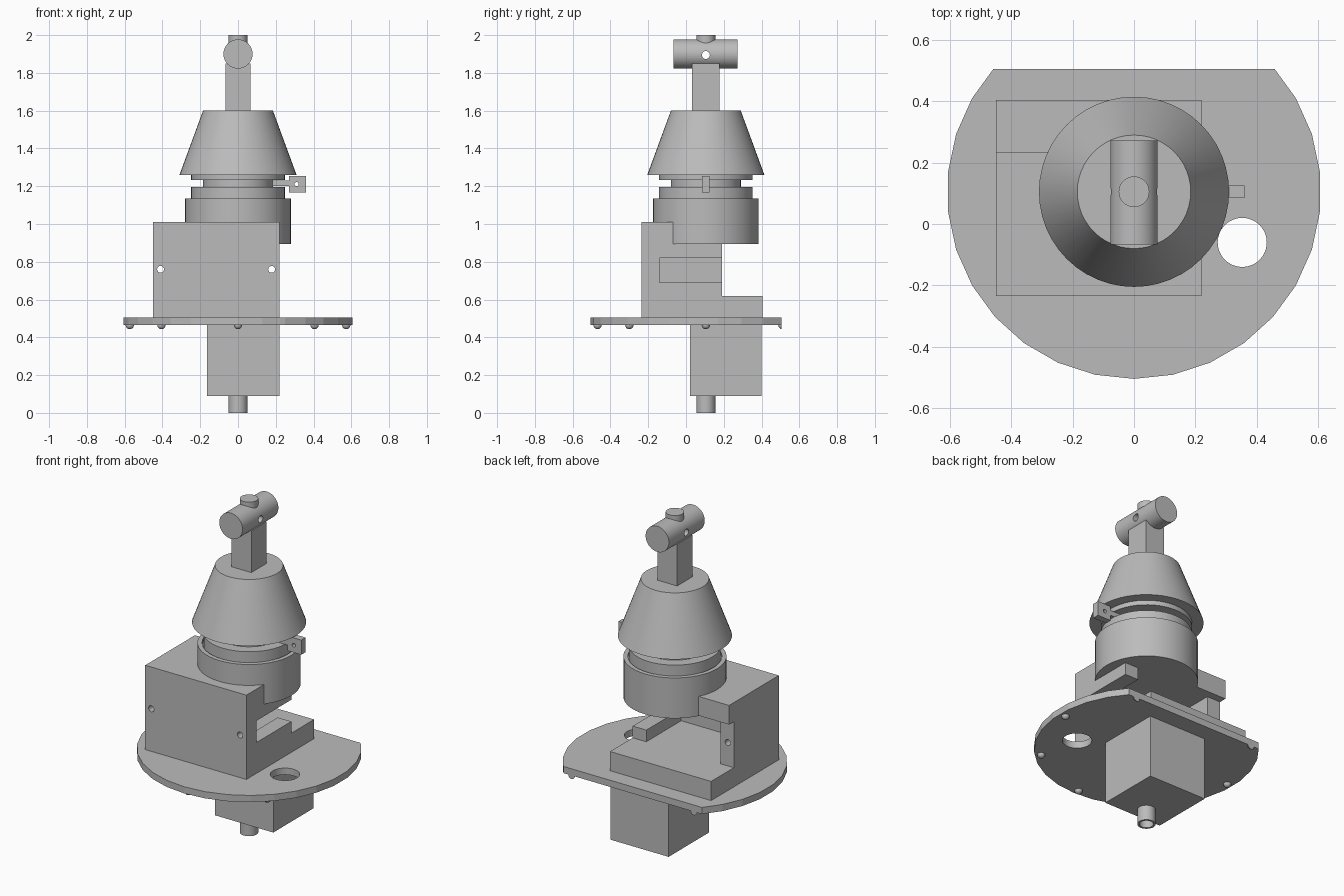
import bpy, bmesh, math
from mathutils import Vector, Matrix

cube = bpy.data.objects.get("Cube")
if cube:
    bpy.data.objects.remove(cube, do_unlink=True)

grey = bpy.data.materials.new("metal grey")
grey.use_nodes = True
grey.diffuse_color = (0.5, 0.5, 0.5, 1)
grey.node_tree.nodes["Principled BSDF"].inputs["Base Color"].default_value = (0.5, 0.5, 0.5, 1)

AXIS_Y = 0.105  # y of the vertical main axis


def finish(name, bm, smooth=False):
    bmesh.ops.recalc_face_normals(bm, faces=bm.faces)
    mesh = bpy.data.meshes.new(name)
    bm.to_mesh(mesh)
    bm.free()
    mesh.materials.append(grey)
    obj = bpy.data.objects.new(name, mesh)
    bpy.context.collection.objects.link(obj)
    if smooth:
        smooth_shade(obj)
    return obj


def smooth_shade(obj):
    bpy.ops.object.select_all(action='DESELECT')
    obj.select_set(True)
    bpy.context.view_layer.objects.active = obj
    bpy.ops.object.shade_smooth_by_angle(angle=math.radians(30))


def box(name, x, y, z):
    bm = bmesh.new()
    bmesh.ops.create_cube(bm, size=1)
    for v in bm.verts:
        v.co = Vector([r[0] if c < 0 else r[1] for c, r in zip(v.co, (x, y, z))])
    return finish(name, bm)


def rod(name, start, end, radius, sides=48, smooth=True):
    a, b = Vector(start), Vector(end)
    turn = (b - a).to_track_quat('Z', 'Y').to_matrix().to_4x4()
    bm = bmesh.new()
    bmesh.ops.create_cone(bm, cap_ends=True, segments=sides, radius1=radius, radius2=radius,
                          depth=(b - a).length, matrix=Matrix.Translation((a + b) / 2) @ turn)
    return finish(name, bm, smooth)


def lathe(name, profile, sides=48):
    bm = bmesh.new()
    verts = [bm.verts.new((r, AXIS_Y, z)) for r, z in profile]
    edges = [bm.edges.new(pair) for pair in zip(verts, verts[1:])]
    bmesh.ops.spin(bm, geom=verts + edges, cent=(0, AXIS_Y, 0), axis=(0, 0, 1),
                   angle=math.tau, steps=sides)
    bmesh.ops.remove_doubles(bm, verts=bm.verts, dist=0.0005)
    return finish(name, bm, True)


def cut(obj, *cutters):
    for cutter in cutters:
        mod = obj.modifiers.new("cut", 'BOOLEAN')
        mod.operation = 'DIFFERENCE'
        mod.solver = 'EXACT'
        mod.object = cutter
        bpy.ops.object.select_all(action='DESELECT')
        bpy.context.view_layer.objects.active = obj
        bpy.ops.object.modifier_apply(modifier=mod.name)
        bpy.data.objects.remove(cutter, do_unlink=True)


# Round mounting plate with a straight back edge and a cable hole
plate = rod("mounting_plate", (0, AXIS_Y, 0.465), (0, AXIS_Y, 0.505), 0.61, 30, False)
cut(plate, box("back_cutter", (-1, 1), (0.505, 1), (0.4, 0.6)),
    rod("cable_cutter", (0.353, -0.06, 0.4), (0.353, -0.06, 0.6), 0.08))

# Domed screw heads under the plate, trimmed at the back edge
for i in range(8):
    if i == 2:
        continue
    a = math.tau * i / 8
    bm = bmesh.new()
    spot = (0.573 * math.cos(a), AXIS_Y + 0.573 * math.sin(a), 0.465)
    bmesh.ops.create_uvsphere(bm, u_segments=16, v_segments=10, radius=0.022,
                              matrix=Matrix.Translation(spot))
    for point, normal in (((0, 0, 0.47), (0, 0, 1)), ((0, 0.505, 0), (0, 1, 0))):
        geom = bm.verts[:] + bm.edges[:] + bm.faces[:]
        res = bmesh.ops.bisect_plane(bm, geom=geom, plane_co=point, plane_no=normal, clear_outer=True)
        rim = [e for e in res["geom_cut"] if isinstance(e, bmesh.types.BMEdge)]
        if rim:
            bmesh.ops.edgeloop_fill(bm, edges=rim)
    finish("plate_screw", bm, True)

# Motor block and hollow shaft below the plate
box("motor_block", (-0.165, 0.22), (0.02, 0.4), (0.09, 0.466))
lathe("motor_shaft", [(0, 0.09), (0.05, 0.09), (0.05, 0), (0.038, 0), (0.038, 0.06), (0, 0.06)], 32)

# Housing: base slab, and walls with roof hollowed from one block
box("housing_base", (-0.45, 0.22), (-0.235, 0.405), (0.505, 0.62))
housing = box("housing_walls", (-0.45, 0.22), (-0.235, 0.235), (0.62, 1.01))
cut(housing,
    box("chamber_cutter", (-0.36, 0.13), (-0.14, 0.5), (0.5, 0.895)),
    box("overhang_cutter", (-1, 1), (0.19, 0.5), (0.5, 0.895)),
    box("slot_cutter", (0, 1), (-0.14, 0.5), (0.69, 0.82)),
    *[rod("bolt_cutter", (x, -0.5, 0.76), (x, 0.5, 0.76), 0.018, 24) for x in (-0.41, 0.178)])

# Bearing cup with a stepped dial on top
lathe("bearing_cup", [(0, 0.893), (0.28, 0.893), (0.28, 1.135), (0.255, 1.135), (0.255, 1.12), (0, 1.12)])
lathe("dial_stack", [(0, 1.11), (0.248, 1.11), (0.248, 1.197), (0.185, 1.197), (0.185, 1.232),
                     (0.248, 1.232), (0.248, 1.262), (0, 1.262)])

# Tapered hood
lathe("hood", [(0, 1.26), (0.31, 1.26), (0.185, 1.6), (0, 1.6)])

# Pointer tab reaching out of the dial groove
box("pointer_stem", (0.15, 0.28), (0.085, 0.125), (1.2, 1.23))
tab = box("pointer_tab", (0.27, 0.36), (0.085, 0.125), (1.167, 1.255))
cut(tab, rod("tab_cutter", (0.31, 0, 1.211), (0.31, 0.3, 1.211), 0.011, 20))

# Post, cross tube with a pin hole, and top plug
post = box("post", (-0.065, 0.065), (0.033, 0.177), (1.6, 1.85))
tube = rod("cross_tube", (0, -0.067, 1.9), (0, 0.272, 1.9), 0.077)
cut(tube, rod("pin_cutter", (-0.3, AXIS_Y, 1.895), (0.3, AXIS_Y, 1.895), 0.021, 24))
smooth_shade(tube)
rod("top_plug", (0, AXIS_Y, 1.95), (0, AXIS_Y, 2.0), 0.05, 32)
